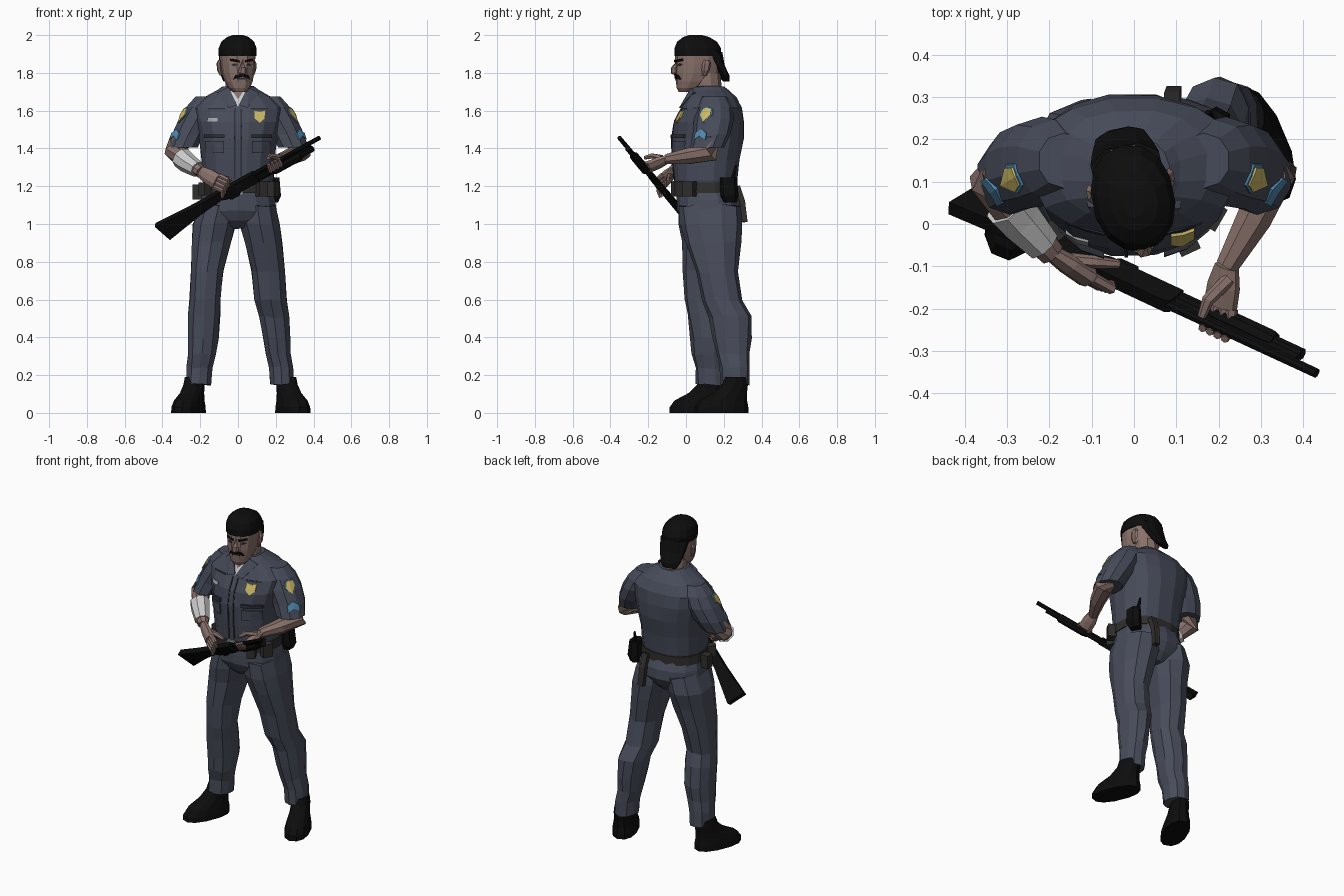
import bpy, bmesh, math, random
from mathutils import Vector, Matrix
from mathutils.bvhtree import BVHTree

random.seed(4)
I = Matrix.Identity(4)

def mat(name, r, g, b):
    m = bpy.data.materials.new(name)
    m.diffuse_color = (r, g, b, 1)
    return m

SHIRT, PANTS = mat("shirt_cloth", .062, .07, .1), mat("trouser_cloth", .066, .074, .105)
DARK, BLACK = mat("dark_trim", .025, .027, .036), mat("black", .004, .004, .004)
SKIN, LEATHER = mat("skin", .25, .165, .145), mat("belt_leather", .03, .028, .026)
GOLD, BLUE = mat("gold", .6, .48, .13), mat("blue", .08, .25, .42)
WHITE, STEEL = mat("white", .62, .62, .6), mat("steel", .35, .36, .37)

def mesh(name, verts, faces, m):
    me = bpy.data.meshes.new(name)
    me.from_pydata([tuple(v) for v in verts], [], faces)
    bm = bmesh.new()
    bm.from_mesh(me)
    bmesh.ops.recalc_face_normals(bm, faces=bm.faces)
    bm.to_mesh(me)
    bm.free()
    me.materials.append(m)
    ob = bpy.data.objects.new(name, me)
    bpy.context.collection.objects.link(ob)
    return ob

def skin(name, loops, m, M=I):
    # bridge a list of equal-length loops and cap both ends
    n = len(loops[0])
    faces = [(k*n+i, k*n+(i+1) % n, (k+1)*n+(i+1) % n, (k+1)*n+i)
             for k in range(len(loops)-1) for i in range(n)]
    last = (len(loops)-1)*n
    faces += [tuple(range(n))[::-1], tuple(range(last, last+n))]
    return mesh(name, [M @ Vector(v) for l in loops for v in l], faces, m)

def loft(name, rings, m, n=10, p=2.0, M=I, wob=0.0):
    # horizontal superellipse rings: (x, y, z, rx, ry)
    loops = []
    for x, y, z, rx, ry in rings:
        loop = []
        for i in range(n):
            a = 2*math.pi*(i+.5)/n
            c, s = math.cos(a), math.sin(a)
            k = 1 + random.uniform(-wob, wob)
            loop.append((x + k*rx*math.copysign(abs(c)**(2/p), c),
                         y + k*ry*math.copysign(abs(s)**(2/p), s),
                         z + random.uniform(-wob, wob)*.2))
        loops.append(loop)
    return skin(name, loops, m, M)

def tube(name, pts, m, n=8, flat=1.0, ref=(0, 0, 1), M=I):
    # limb following (x, y, z, r) points
    loops, P = [], [Vector(q[:3]) for q in pts]
    for k, q in enumerate(pts):
        t = (P[min(k+1, len(P)-1)] - P[max(k-1, 0)]).normalized()
        r = Vector(ref)
        if abs(r.normalized().dot(t)) > .95:
            r = Vector((0, 1, 0))
        a = (r - r.dot(t)*t).normalized()
        b = t.cross(a)
        loops.append([P[k] + q[3]*(a*math.cos(w) + b*flat*math.sin(w))
                      for w in [2*math.pi*(i+.5)/n for i in range(n)]])
    return skin(name, loops, m, M)

def prism(name, pts, hw, m, M=I):
    return skin(name, [[(u, v, s*hw) for u, v in pts] for s in (-1, 1)], m, M)

def box(name, c, size, m, rz=0):
    M = Matrix.Translation(c) @ Matrix.Rotation(math.radians(rz), 4, 'Z')
    h = Vector(size)/2
    return prism(name, [(-h.x, -h.y), (h.x, -h.y), (h.x, h.y), (-h.x, h.y)], h.z, m, M)

def decal(name, target, at, nrm, shape, m, lift=.006):
    # thin plate projected onto the surface of a part
    me = target.data
    tree = BVHTree.FromPolygons([v.co for v in me.vertices], [tuple(f.vertices) for f in me.polygons])
    nv = Vector(nrm).normalized()
    right = Vector((0, 0, 1)).cross(nv).normalized()
    up = nv.cross(right)
    k = len(shape)
    mid = (sum(a for a, b in shape)/k, sum(b for a, b in shape)/k)
    front = []
    for a, b in list(shape) + [mid]:
        o = Vector(at) + right*a + up*b
        hit = tree.ray_cast(o + nv*.5, -nv)[0] or tree.find_nearest(o)[0]
        front.append(hit + nv*lift)
    verts = front + [v - nv*(lift+.006) for v in front]
    faces = []
    for i in range(k):
        j = (i+1) % k
        faces += [(i, j, k), (k+1+j, k+1+i, 2*k+1), (i, k+1+i, k+1+j, j)]
    return mesh(name, verts, faces, m)

def rect(x0, x1, z0, z1):
    xm = (x0+x1)/2
    return [(x0, z0), (xm, z0), (x1, z0), (x1, z1), (xm, z1), (x0, z1)]

# torso
torso = loft("shirt_torso", [
    (0, .11, 1.19, .178, .155), (0, .105, 1.23, .19, .168), (0, .107, 1.34, .196, .18),
    (0, .115, 1.45, .21, .192), (0, .122, 1.54, .232, .186), (0, .137, 1.615, .245, .16),
    (0, .137, 1.67, .185, .132), (0, .125, 1.71, .11, .1), (0, .118, 1.728, .085, .085)],
    SHIRT, 16, 2.35, wob=.012)
F = (0, -1, 0)
decal("undershirt", torso, (0, .0, 1.67), F, [(-.05, .035), (0, -.05), (.05, .035)], WHITE, .006)
decal("throat", torso, (0, .0, 1.69), F, [(-.04, .03), (0, -.03), (.04, .03)], SKIN, .01)
for s in (-1, 1):
    for k in range(6):
        decal("placket_seam_%d_%d" % (s, k), torso, (s*.018, 0, 1.27+k*.062), F, rect(-.004, .004, -.031, .031), DARK, .005)
decal("name_tag", torso, (-.135, 0, 1.55), F, rect(-.027, .027, -.008, .01), STEEL)
decal("badge", torso, (.115, 0, 1.57), F, [(-.028, .03), (-.028, -.01), (0, -.034), (.028, -.01), (.028, .03), (0, .024)], GOLD, .008)
for s, side in ((-1, "left"), (1, "right")):
    decal(side+"_collar", torso, (0, .0, 1.68), F,
          [(s*.05, .045), (s*.005, -.05), (s*.05, -.065), (s*.11, .015)], SHIRT, .014)
    decal(side+"_pocket", torso, (s*.125, 0, 1.42), F, rect(-.05, .05, -.045, .02), SHIRT, .01)
    decal(side+"_pocket_flap", torso, (s*.125, 0, 1.465), F, rect(-.054, .054, -.01, .01), DARK, .013)
    decal(side+"_chest_seam", torso, (s*.115, 0, 1.61), F, rect(-.045, .045, -.004, .004), DARK, .004)

    # sleeves and patches
    slv = loft(side+"_sleeve", [(s*.292, .112, 1.405, .082, .09), (s*.262, .135, 1.475, .092, .1),
                                (s*.218, .148, 1.555, .1, .106), (s*.188, .152, 1.62, .09, .095),
                                (s*.165, .15, 1.675, .062, .065)], SHIRT, 10, 2.1)
    n = (s*.85, -.5, .1)
    hexa = [(-.026, .034), (-.036, 0), (0, -.046), (.036, 0), (.026, .034), (0, .042)]
    decal(side+"_patch_border", slv, (s*.3, .1, 1.58), n, hexa, BLUE, .006)
    decal(side+"_patch", slv, (s*.3, .1, 1.58), n, [(a*.85, b*.88) for a, b in hexa], GOLD, .01)
    decal(side+"_chevron", slv, (s*.32, .085, 1.475), n,
          [(-.036, -.03), (0, -.012), (.036, -.03), (.036, .004), (0, .028), (-.036, .004)], BLUE, .007)

# pelvis and belt
loft("trouser_hips", [(0, .125, .975, .03, .1), (0, .125, 1.02, .15, .145), (0, .125, 1.07, .208, .172),
                      (0, .124, 1.13, .2, .172), (0, .11, 1.2, .182, .156)], PANTS, 14, 2.3, wob=.01)
loft("belt", [(0, .11, 1.165, .196, .166), (0, .11, 1.22, .192, .166)], LEATHER, 16, 2.35)
for k, (x, z, w, h) in enumerate([(-.022, 1.19, .01, .07), (.022, 1.19, .01, .07), (0, 1.222, .05, .01), (0, 1.158, .05, .01)]):
    box("buckle_bar_%d" % k, (x, -.064, z), (w, .016, h), STEEL)
for k, (x, y, z, rz, sx, sz) in enumerate([(-.215, .1, 1.17, 0, .05, .08), (-.175, -.005, 1.185, 40, .05, .07),
                                           (.125, -.045, 1.185, 25, .05, .08), (.185, .02, 1.185, 60, .06, .08)]):
    box("belt_pouch_%d" % k, (x, y, z), (sx, .05, sz), LEATHER, rz)
loft("radio", [(.185, .235, 1.115, .03, .035), (.195, .23, 1.15, .036, .048), (.19, .225, 1.245, .032, .046)], BLACK, 6, 3)
tube("radio_antenna", [(.18, .25, 1.24, .014), (.175, .265, 1.31, .006)], BLACK, 5)
tube("hanging_strap", [(.09, .27, 1.2, .028), (.09, .298, 1.12, .026), (.095, .312, 1.01, .025)], LEATHER, 4, .8, (1, 0, 0))

# legs
loft("left_leg", [
    (-.103, .125, 1.1, .1, .165), (-.125, .125, 1.0, .116, .162), (-.14, .12, .9, .106, .142),
    (-.165, .1, .75, .09, .12), (-.175, .09, .6, .085, .097), (-.18, .105, .52, .088, .1),
    (-.184, .12, .4, .084, .098), (-.19, .118, .31, .078, .088), (-.204, .128, .24, .07, .078),
    (-.206, .13, .15, .066, .078)], PANTS, 10, 2.3, wob=.04)
loft("right_leg", [
    (.103, .128, 1.1, .1, .165), (.115, .13, 1.0, .112, .165), (.135, .145, .9, .102, .146),
    (.16, .165, .75, .092, .113), (.172, .19, .6, .088, .108), (.19, .235, .51, .083, .112),
    (.204, .243, .4, .074, .102), (.212, .25, .31, .07, .088), (.228, .258, .24, .066, .08),
    (.232, .26, .15, .063, .076)], PANTS, 10, 2.3, wob=.04)

# boots
for side, x, y, a in (("left", -.262, .057, -22), ("right", .29, .187, 23)):
    M = Matrix.Translation((x, y, 0)) @ Matrix.Rotation(math.radians(a), 4, 'Z')
    loft(side+"_boot", [(0, 0, 0, .073, .15), (0, 0, .03, .072, .15), (0, .01, .065, .064, .134),
                        (0, .05, .105, .056, .093), (0, .078, .15, .053, .07), (0, .082, .19, .048, .06)],
         BLACK, 12, 2.3, M)

# arms
tube("left_forearm", [(-.305, .118, 1.44, .06), (-.335, .105, 1.385, .056), (-.29, .035, 1.345, .05),
                      (-.195, -.07, 1.275, .032)], SKIN, 8)
tube("wrist_bandage", [(-.3, .045, 1.352, .058), (-.27, .01, 1.325, .055), (-.215, -.05, 1.289, .043)], WHITE, 8)
tube("right_forearm", [(.305, .125, 1.44, .06), (.332, .13, 1.38, .056), (.285, .015, 1.36, .045),
                       (.22, -.1, 1.343, .029)], SKIN, 8)

def hand(side, wrist, knuckle, across, b1, b2, thumb):
    w, k, a = Vector(wrist), Vector(knuckle), Vector(across).normalized()
    tube(side+"_palm", [(*w, .032), (*w.lerp(k, .5), .043), (*k, .044)], SKIN, 8, .6, a)
    for i in range(4):
        p = k + a*(i-1.5)*.022
        q = p + Vector(b1)
        tube("%s_finger_%d" % (side, i), [(*p, .015), (*q, .0135), (*(q + Vector(b2)), .01)], SKIN, 6, 1, a)
    tube(side+"_thumb", thumb, SKIN, 6)

hand("left", (-.2, -.065, 1.278), (-.11, -.125, 1.225), (.35, -.1, .7), (.042, -.024, -.02), (.0, .012, -.035),
     [(-.15, -.085, 1.255, .017), (-.09, -.09, 1.25, .015), (-.035, -.095, 1.235, .01)])
hand("right", (.22, -.1, 1.343), (.205, -.19, 1.305), (.81, -.38, .45), (-.005, -.05, -.008), (-.012, -.02, .034),
     [(.225, -.13, 1.35, .017), (.175, -.18, 1.36, .015), (.16, -.22, 1.35, .01)])

# neck and head, turned slightly to the side
M = Matrix.Translation((-.006, .08, 0)) @ Matrix.Rotation(math.radians(12), 4, 'Z') @ Matrix.Translation((0, -.08, 0))
loft("neck", [(0, .115, 1.66, .078, .08), (0, .11, 1.73, .07, .078), (0, .105, 1.8, .07, .078)], SKIN, 10)
head = loft("head", [(0, .0, 1.7, .035, .04), (0, .015, 1.72, .055, .065), (0, .035, 1.755, .072, .09),
                     (0, .058, 1.8, .084, .118), (0, .064, 1.85, .09, .122), (0, .064, 1.91, .092, .122)],
            SKIN, 12, 2.3, M)
loft("head_wrap", [(0, .062, 1.89, .097, .126), (0, .062, 1.93, .098, .126), (0, .058, 1.965, .085, .108),
                   (0, .053, 1.99, .056, .07), (0, .05, 2.0, .025, .035)], BLACK, 14, 2.2, M)
loft("head_wrap_tail", [(0, .216, 1.755, .045, .014), (0, .203, 1.785, .062, .026), (0, .168, 1.84, .078, .034),
                        (0, .13, 1.91, .088, .06)], BLACK, 8, 2.5, M)
tube("nose", [(0, -.048, 1.868, .01), (0, -.066, 1.825, .017), (0, -.064, 1.805, .021), (0, -.05, 1.797, .014)],
     SKIN, 6, 1.1, M=M)
FN, C = (.21, -.98, 0), (-.006, .08, 1.8)
decal("moustache", head, C, FN, [(-.046, -.035), (-.034, -.012), (0, -.002), (.034, -.012), (.046, -.035), (0, -.018)], BLACK, .01)
decal("mouth", head, C, FN, rect(-.024, .024, -.034, -.025), DARK, .004)
for s, side in ((-1, "left"), (1, "right")):
    decal(side+"_eye", head, C, FN, [(s*.022, .042), (s*.04, .036), (s*.056, .044), (s*.04, .05)], DARK, .004)
    decal(side+"_brow", head, C, FN, [(s*.014, .056), (s*.062, .064), (s*.06, .075), (s*.016, .068)], BLACK, .008)
    loft(side+"_ear", [(s*.083, .08, 1.785, .009, .012), (s*.093, .085, 1.815, .012, .022),
                       (s*.096, .09, 1.85, .011, .024), (s*.09, .09, 1.868, .008, .014)], SKIN, 6, 2, M)

# long gun, built along its own axis
u = Vector((.811, -.377, .448)).normalized()
v = Vector((-.585, -.47, .664))
v = (v - v.dot(u)*u).normalized()
w = u.cross(v)
G = Matrix.Translation((0, -.15, 1.215)) @ Matrix((u, v, w)).transposed().to_4x4()
prism("gun_stock", [(-.525, .022), (-.3, .012), (-.18, .012), (-.12, .012), (-.14, -.035), (-.2, -.04), (-.28, -.05), (-.51, -.092)], .018, BLACK, G)
prism("gun_receiver", [(-.14, .014), (.1, .015), (.11, .008), (.11, -.046), (-.1, -.046), (-.14, -.03)], .017, BLACK, G)
prism("trigger_guard", [(-.11, -.04), (-.02, -.04), (-.035, -.066), (-.085, -.066)], .007, BLACK, G)
tube("gun_barrel", [(.08, .003, 0, .013), (.535, .003, 0, .012)], BLACK, 8, M=G)
tube("magazine_tube", [(.08, -.036, 0, .015), (.465, -.036, 0, .015)], BLACK, 8, M=G)
prism("barrel_rib", [(.1, .0), (.465, .0), (.465, -.034), (.1, -.034)], .007, BLACK, G)
tube("pump_grip", [(.2, -.036, 0, .02), (.215, -.036, 0, .025), (.37, -.036, 0, .025), (.385, -.036, 0, .02)], BLACK, 8, M=G)
